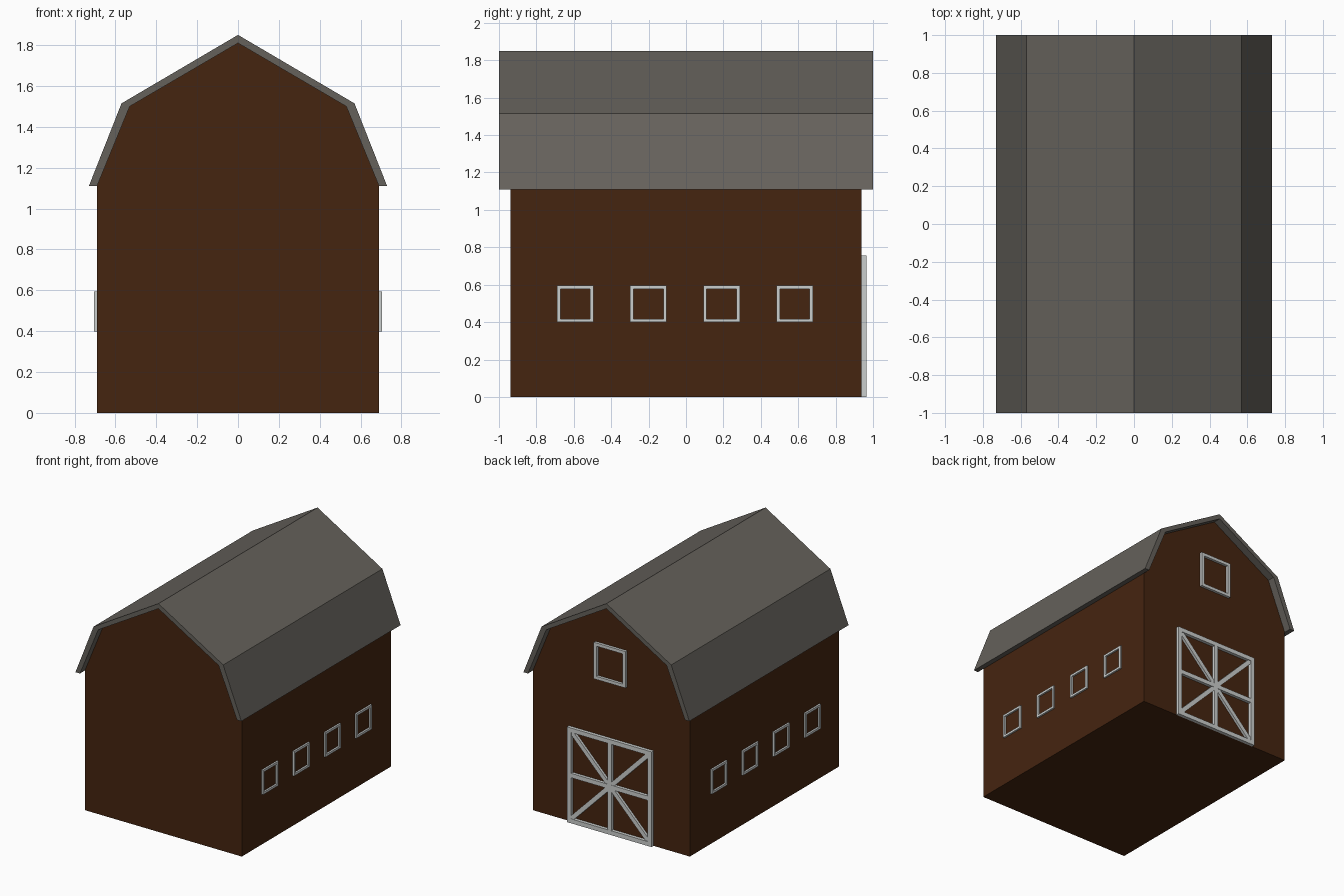
import bpy, bmesh, math
from mathutils import Matrix, Vector

cube = bpy.data.objects.get("Cube")
if cube:
    bpy.data.objects.remove(cube, do_unlink=True)


def material(name, rgb):
    m = bpy.data.materials.new(name)
    m.use_nodes = True
    m.diffuse_color = (*rgb, 1)
    m.node_tree.nodes["Principled BSDF"].inputs["Base Color"].default_value = (*rgb, 1)
    return m


wall_brown = material("wall_brown", (0.06, 0.018, 0.005))
roof_grey = material("roof_grey", (0.13, 0.12, 0.105))
trim_white = material("trim_white", (0.6, 0.62, 0.61))


def finish(bm, name, mat):
    bmesh.ops.recalc_face_normals(bm, faces=bm.faces)
    mesh = bpy.data.meshes.new(name)
    bm.to_mesh(mesh)
    bm.free()
    mesh.materials.append(mat)
    ob = bpy.data.objects.new(name, mesh)
    bpy.context.collection.objects.link(ob)
    return ob


def extrude_profile(name, points, half_length, mat):
    """Extrude an x-z outline along y."""
    bm = bmesh.new()
    face = bm.faces.new([bm.verts.new((x, -half_length, z)) for x, z in points])
    new = bmesh.ops.extrude_face_region(bm, geom=[face])["geom"]
    verts = [v for v in new if isinstance(v, bmesh.types.BMVert)]
    bmesh.ops.translate(bm, verts=verts, vec=(0, 2 * half_length, 0))
    return finish(bm, name, mat)


def mirrored(half):
    """Complete a half outline whose last point lies on the centre line."""
    return half + [(-x, z) for x, z in reversed(half[:-1])]


def bar(bm, a, b, width, depth):
    """Box from a to b in the x-z plane, rising from y = 0 along +y."""
    a, b = Vector(a), Vector(b)
    d, mid = b - a, (a + b) / 2
    m = (Matrix.Translation((mid.x, depth / 2, mid.y))
         @ Matrix.Rotation(-math.atan2(d.y, d.x), 4, 'Y')
         @ Matrix.Diagonal((d.length, depth, width, 1)))
    bmesh.ops.create_cube(bm, size=1, matrix=m)


def frame(bm, w, h, t, depth):
    """Square frame: an outline with a hole, centred on the origin."""
    rings = [[[bm.verts.new((sx * (w / 2 - i), y, sz * (h / 2 - i)))
               for sx, sz in ((-1, -1), (1, -1), (1, 1), (-1, 1))]
              for i in (0, t)] for y in (0, depth)]
    loops = [rings[0][0], rings[1][0], rings[1][1], rings[0][1]]
    for p, q in zip(loops, loops[1:] + loops[:1]):
        for k in range(4):
            n = (k + 1) % 4
            bm.faces.new((p[k], p[n], q[n], q[k]))


# Walls and gambrel roof shell
wall_y = 0.938
gable = [(0.69, 1.11), (0.53, 1.5), (0, 1.81)]
extrude_profile("barn_walls", mirrored([(0.69, 0)] + gable), wall_y, wall_brown)
outer = mirrored([(0.73, 1.11), (0.57, 1.515), (0, 1.85)])
extrude_profile("roof", outer + mirrored(gable)[::-1], 1.0, roof_grey)

# Side window frames
for side, label in ((1, "left"), (-1, "right")):
    for i in range(4):
        bm = bmesh.new()
        frame(bm, 0.195, 0.195, 0.018, 0.015)
        ob = finish(bm, f"{label}_window_{i + 1}", trim_white)
        ob.location = (side * 0.689, -0.592 + i * 0.391, 0.497)
        ob.rotation_euler.z = -side * math.pi / 2

# Loft window frame
bm = bmesh.new()
frame(bm, 0.28, 0.29, 0.025, 0.022)
loft = finish(bm, "loft_window", trim_white)
loft.location = (0, wall_y - 0.001, 1.345)

# Barn door: frame, centre post, cross rail and diagonal braces
w, h, t, depth = 0.745, 0.757, 0.035, 0.027
bm = bmesh.new()
frame(bm, w, h, t, depth)
x, z = w / 2 - t / 2, h / 2 - t / 2
bar(bm, (0, -z), (0, z), t, depth - 0.001)
bar(bm, (-x, 0), (x, 0), t, depth - 0.002)
for s in (1, -1):
    bar(bm, (-x, -s * z), (x, s * z), t, depth - 0.005 - s * 0.001)
door = finish(bm, "barn_door", trim_white)
door.location = (0, wall_y - 0.001, h / 2)
